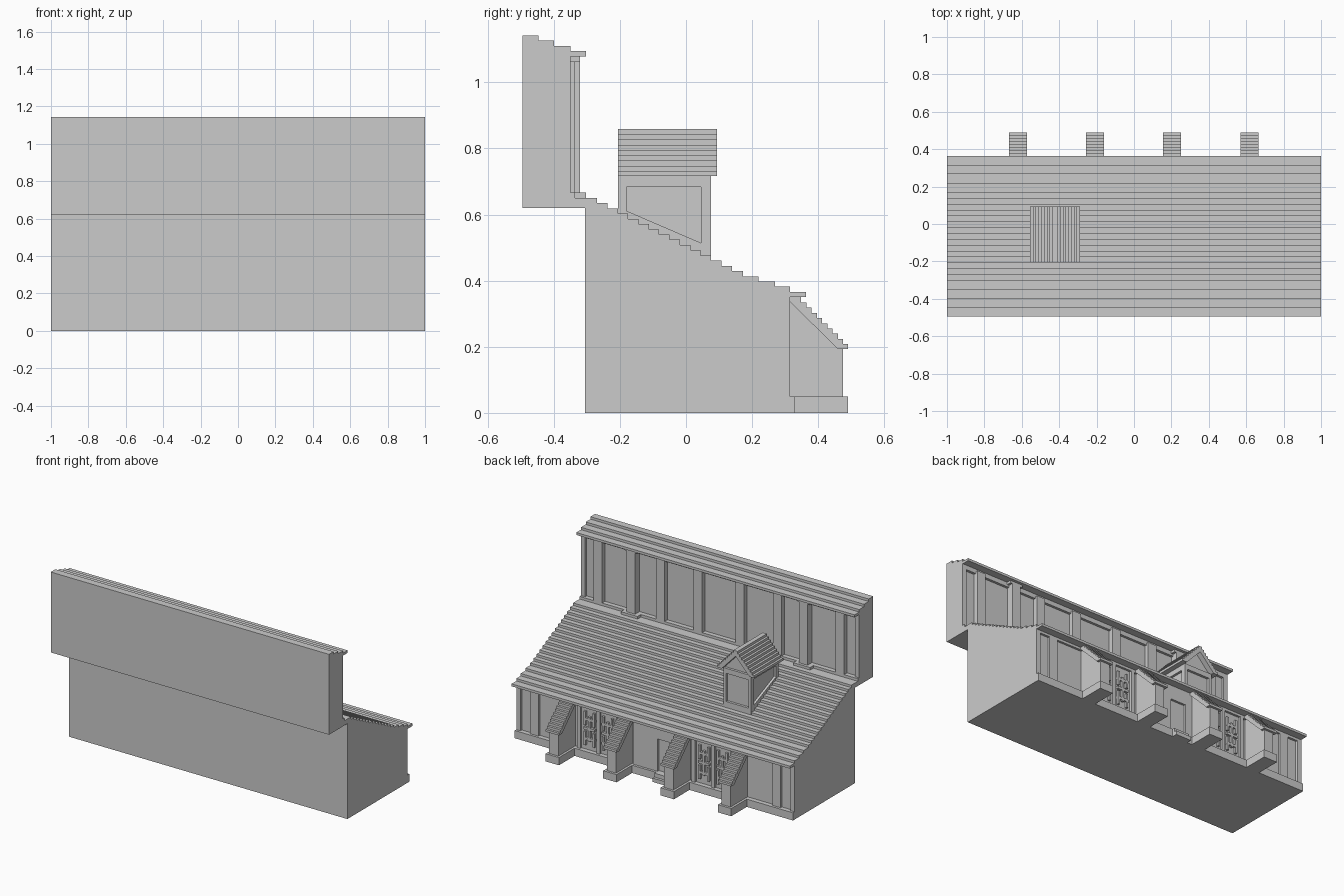
import bpy, bmesh

V = 0.0158  # tile / course height


def box(name, x0, x1, y0, y1, z0, z1):
    prism(name, [(y0, z0), (y1, z0), (y1, z1), (y0, z1)], x0, x1)


def prism(name, pts, a, b, axis="x"):
    """Extrude a profile: (y, z) along x, or (x, z) along y."""
    bm = bmesh.new()
    put = (lambda p, t: (t, p[0], p[1])) if axis == "x" else (lambda p, t: (p[0], t, p[1]))
    lo = [bm.verts.new(put(p, a)) for p in pts]
    hi = [bm.verts.new(put(p, b)) for p in pts]
    bm.faces.new(lo)
    bm.faces.new(hi)
    n = len(pts)
    for i in range(n):
        bm.faces.new((lo[i], lo[(i + 1) % n], hi[(i + 1) % n], hi[i]))
    bmesh.ops.recalc_face_normals(bm, faces=bm.faces)
    me = bpy.data.meshes.new(name)
    bm.to_mesh(me)
    bm.free()
    bpy.context.collection.objects.link(bpy.data.objects.new(name, me))


def both(name, x0, x1, *rest):
    box(name + "_right", x0, x1, *rest)
    box(name + "_left", -x1, -x0, *rest)


def stairs(ends, z):
    """Descending-in-y, rising-in-z step outline."""
    pts = []
    for i, y in enumerate(ends):
        if i:
            pts.append((y, z - V))
        pts.append((y, z))
        z += V
    return pts


# Aisle body with stepped tile roof in one profile
ends = [0.363, 0.314, 0.269, 0.22, 0.172, 0.139, 0.108] + [0.0755 - 0.0313 * i for i in range(12)]
top = 0.366 + V * (len(ends) - 1)
prism("aisle_body", [(-0.305, 0), (0.3, 0), (0.3, 0.35), (0.363, 0.35)]
      + stairs(ends, 0.366) + [(-0.305, top)], -1, 1)

# Upper storey with stepped roof
prism("upper_storey", [(-0.494, 0.62), (-0.303, 0.62), (-0.303, 0.65), (-0.336, 0.65), (-0.336, 0.667),
                       (-0.366, 0.667), (-0.366, 1.05), (-0.35, 1.05), (-0.35, 1.079), (-0.302, 1.079)]
      + stairs([-0.302, -0.35, -0.399, -0.447], 1.095) + [(-0.494, 1.095 + 3 * V)], -1, 1)
for x in (0.87, 0.42, 0.15):
    both("upper_pilaster", x - 0.031, x + 0.031, -0.37, -0.336, 0.65, 1.063)
both("upper_corner", 0.97, 1, -0.37, -0.35, 0.66, 1.06)
both("upper_pier", 0.59, 0.65, -0.37, -0.32, 0.65, 1.063)
both("pier_foot", 0.56, 0.68, -0.37, -0.302, 0.64, 0.667)
both("pier_head", 0.575, 0.665, -0.37, -0.32, 1.063, 1.08)

# Lower wall: plinth, corners, pilasters and wall plate
box("wall_plinth", -1, 1, 0.29, 0.33, 0, 0.05)
box("wall_plate", -1, 1, 0.29, 0.314, 0.334, 0.352)
both("wall_corner", 0.97, 1, 0.29, 0.314, 0.04, 0.34)
both("wall_pilaster", 0.84, 0.9, 0.29, 0.314, 0.04, 0.34)

# Stepped buttresses with plinth and stone coping
for i, x in enumerate((-0.62, -0.208, 0.204, 0.618)):
    steps = [0.49] + [0.475 - V * k for k in range(9)] + [0.32]
    slope = stairs(steps, 0.208)
    box(f"buttress_plinth_{i}", x - 0.048, x + 0.048, 0.29, 0.49, 0, 0.05)
    prism(f"buttress_shaft_{i}", [(0.29, 0.04), (0.475, 0.04), (0.475, 0.2), (0.35, 0.325), (0.29, 0.35)],
          x - 0.033, x + 0.033)
    under = [(y - 0.012, z - V) for y, z in slope[::-1]]
    prism(f"buttress_coping_{i}", slope + [(0.3, slope[-1][1]), (0.3, under[0][1])] + [(0.46, 0.193), (0.49, 0.193)],
          x - 0.048, x + 0.048)

# Lattice windows, two casements per bay
for s, side in ((1, "right"), (-1, "left")):
    cx = 0.412 * s
    for k in (-1, 1):
        c = cx + k * 0.066
        box(f"window_jamb_{side}", cx + k * 0.14 - 0.012, cx + k * 0.14 + 0.012, 0.29, 0.314, 0.04, 0.34)
        for dx, z0, z1 in ((-0.032, 0.08, 0.17), (-0.032, 0.21, 0.30), (0.0, 0.11, 0.27),
                           (0.032, 0.08, 0.17), (0.032, 0.21, 0.30)):
            box(f"lattice_bar_{side}", c + dx - 0.007, c + dx + 0.007, 0.29, 0.314, z0, z1)
        for z in (0.125, 0.19, 0.25):
            box(f"lattice_rail_{side}", c - 0.04, c + 0.04, 0.29, 0.314, z - 0.008, z + 0.008)
    box(f"window_mullion_{side}", cx - 0.012, cx + 0.012, 0.29, 0.314, 0.04, 0.34)

# Door surround, door frame and steps
box("door_wall_right", -0.015, 0.16, 0.29, 0.314, 0.04, 0.34)
box("door_wall_left", -0.18, -0.125, 0.29, 0.314, 0.04, 0.34)
box("door_wall_top", -0.125, -0.015, 0.29, 0.314, 0.26, 0.34)
box("door_step_low", -0.125, -0.015, 0.3, 0.363, 0, 0.025)
box("door_step_high", -0.125, -0.015, 0.3, 0.345, 0, 0.05)

# Dormer: core, framing and stepped gable roof
DX = -0.422
box("dormer_core", DX - 0.085, DX + 0.085, -0.2, 0.06, 0.45, 0.73)
for s in (-1, 1):
    x0, x1 = sorted((DX + s * 0.08, DX + s * 0.1))
    for y0, y1 in ((-0.206, -0.19), (0.045, 0.076)):
        box("dormer_post", x0, x1, y0, y1, 0.47, 0.716)
    box("dormer_side_plate", x0, x1, -0.2, 0.06, 0.683, 0.73)
    prism("dormer_side_sill", [(-0.2, 0.55), (0.06, 0.45), (0.06, 0.508), (-0.2, 0.62)], x0, x1)
box("dormer_front_plate", DX - 0.1, DX + 0.1, 0.05, 0.076, 0.683, 0.716)
box("dormer_back_plate", DX - 0.1, DX + 0.1, -0.206, -0.18, 0.6, 0.716)
box("dormer_front_sill", DX - 0.1, DX + 0.1, 0.05, 0.076, 0.46, 0.5)
half = []
for k in range(9):
    w = 0.133 - k * 0.0148
    half += [(w, 0.716 + k * V), (w, 0.716 + (k + 1) * V)]
outer = [(DX + w, z) for w, z in half] + [(DX - w, z) for w, z in half[::-1]]
inner = [(DX - 0.1, 0.716), (DX, 0.822), (DX + 0.1, 0.716)]
prism("dormer_roof", outer + inner, -0.206, 0.094, "y")
prism("dormer_gable", [(DX - 0.1, 0.716), (DX + 0.1, 0.716), (DX, 0.825)], -0.19, 0.06, "y")
